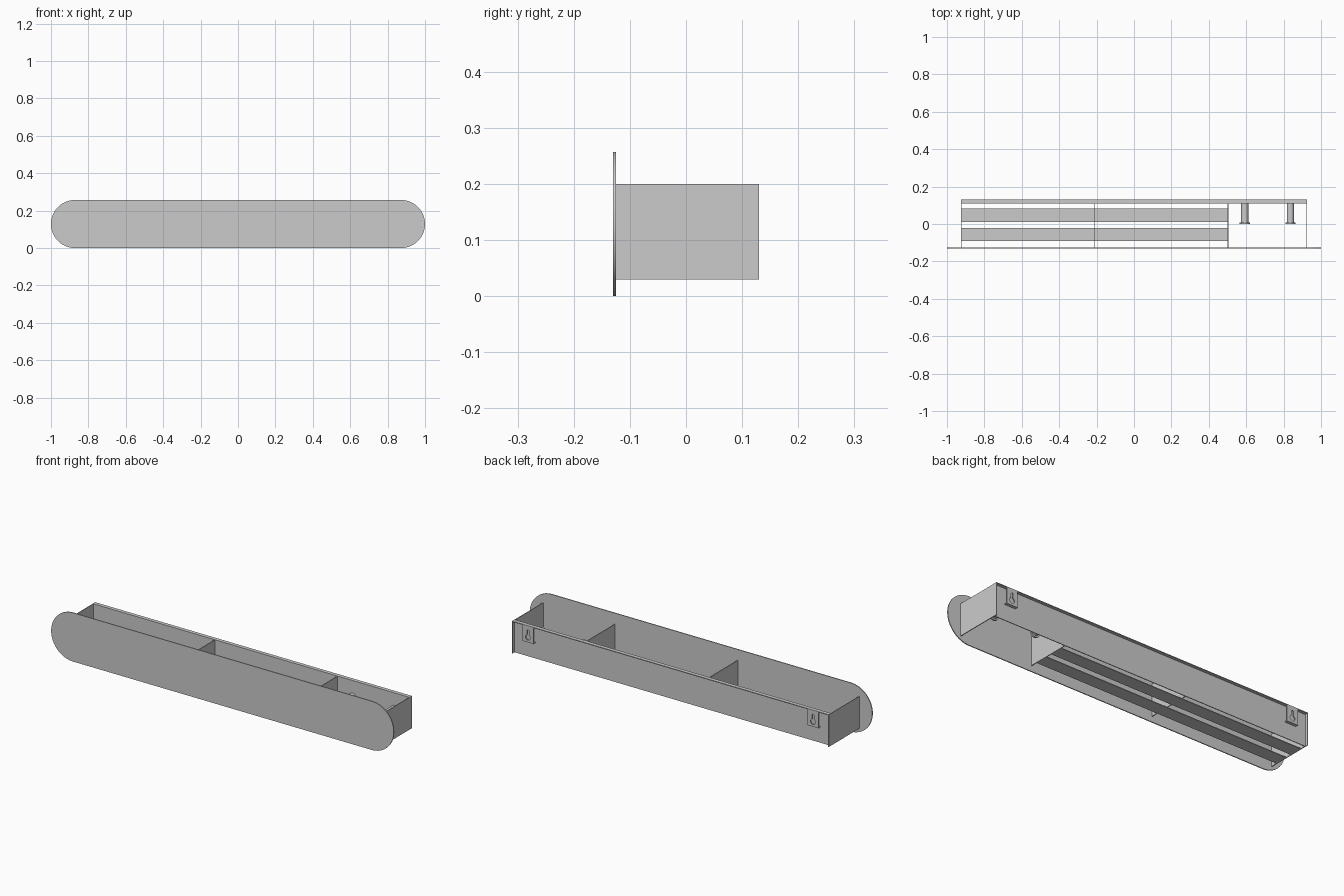
import bpy, bmesh, math

if "Cube" in bpy.data.objects:
    bpy.data.objects.remove(bpy.data.objects["Cube"])

T = 0.004                      # sheet thickness
Z0, Z1 = 0.03, 0.20            # bottom and top of the tray


def box(name, x0, x1, y0, y1, z0, z1):
    me = bpy.data.meshes.new(name)
    bm = bmesh.new()
    bmesh.ops.create_cube(bm, size=1)
    for v in bm.verts:
        v.co = ((x0 + x1) / 2 + v.co.x * (x1 - x0),
                (y0 + y1) / 2 + v.co.y * (y1 - y0),
                (z0 + z1) / 2 + v.co.z * (z1 - z0))
    bm.to_mesh(me)
    bm.free()
    ob = bpy.data.objects.new(name, me)
    bpy.context.collection.objects.link(ob)
    return ob


def plate(name, loops, y, thick):
    """Flat upright sheet from x-z outlines; later outlines become holes."""
    cu = bpy.data.curves.new(name, 'CURVE')
    cu.dimensions = '2D'
    cu.fill_mode = 'BOTH'
    cu.extrude = thick / 2
    for pts in loops:
        sp = cu.splines.new('POLY')
        sp.points.add(len(pts) - 1)
        for p, (x, z) in zip(sp.points, pts):
            p.co = (x, z, 0, 1)
        sp.use_cyclic_u = True
    ob = bpy.data.objects.new(name, cu)
    bpy.context.collection.objects.link(ob)
    ob.location.y = y
    ob.rotation_euler.x = math.pi / 2
    bpy.ops.object.select_all(action='DESELECT')
    ob.select_set(True)
    bpy.context.view_layer.objects.active = ob
    bpy.ops.object.convert(target='MESH')
    bpy.ops.object.shade_smooth_by_angle(angle=math.radians(30))


def arc(cx, cz, r, a0, a1, n):
    return [(cx + r * math.cos(math.radians(a0 + (a1 - a0) * i / n)),
             cz + r * math.sin(math.radians(a0 + (a1 - a0) * i / n)))
            for i in range(n + 1)]


def cylinder(name, x, y0, y1, z, r):
    bpy.ops.mesh.primitive_cylinder_add(vertices=32, radius=r, depth=y1 - y0,
                                        location=(x, (y0 + y1) / 2, z),
                                        rotation=(math.pi / 2, 0, 0))
    bpy.context.object.name = name
    bpy.ops.object.shade_smooth_by_angle(angle=math.radians(30))


# Front panel with fully rounded ends
R = 0.1285
plate("front_panel", [arc(1 - R, R, R, -90, 90, 32) + arc(R - 1, R, R, 90, 270, 32)],
      -0.1275, 0.005)

# Recessed back sheet with a folded top flange
box("back_sheet", -0.925, 0.925, 0.110, 0.114, Z0, Z1)
box("top_flange", -0.925, 0.925, 0.112, 0.130, Z1 - T, Z1)

# End sheets run to the wall, inner dividers stop at the back sheet
for name, x, y1 in (("left_end", -0.923, 0.13), ("left_divider", -0.213, 0.112),
                    ("right_divider", 0.503, 0.112), ("right_end", 0.923, 0.13)):
    box(name, x - T / 2, x + T / 2, -0.126, y1, Z0, Z1 - 0.0005)

# Bottom slats under the two left compartments
for name, y0, y1 in (("front_slat", -0.091, -0.021), ("back_slat", 0.012, 0.083)):
    box(name, -0.923, 0.503, y0, y1, Z0, Z0 + T)

# Pegs with wider heads in the right compartment
for i, x in enumerate((0.592, 0.836)):
    cylinder(f"peg_{i + 1}", x, 0.008, 0.112, 0.115, 0.019)
    cylinder(f"peg_head_{i + 1}", x, 0.0, 0.009, 0.115, 0.027)

# Wall hanger tabs with keyhole slots and a folded lower lip
for side, x in (("left", -0.832), ("right", 0.832)):
    w, zb = 0.032, 0.112
    outline = [(x - w, zb), (x + w, zb), (x + w, Z1), (x - w, Z1)]
    keyhole = arc(x, 0.138, 0.014, 115, 425, 24) + arc(x, 0.172, 0.006, 0, 180, 10)
    plate(f"{side}_hanger", [outline, keyhole], 0.128, T)
    box(f"{side}_hanger_lip", x - w, x + w, 0.112, 0.129, zb, zb + T)
